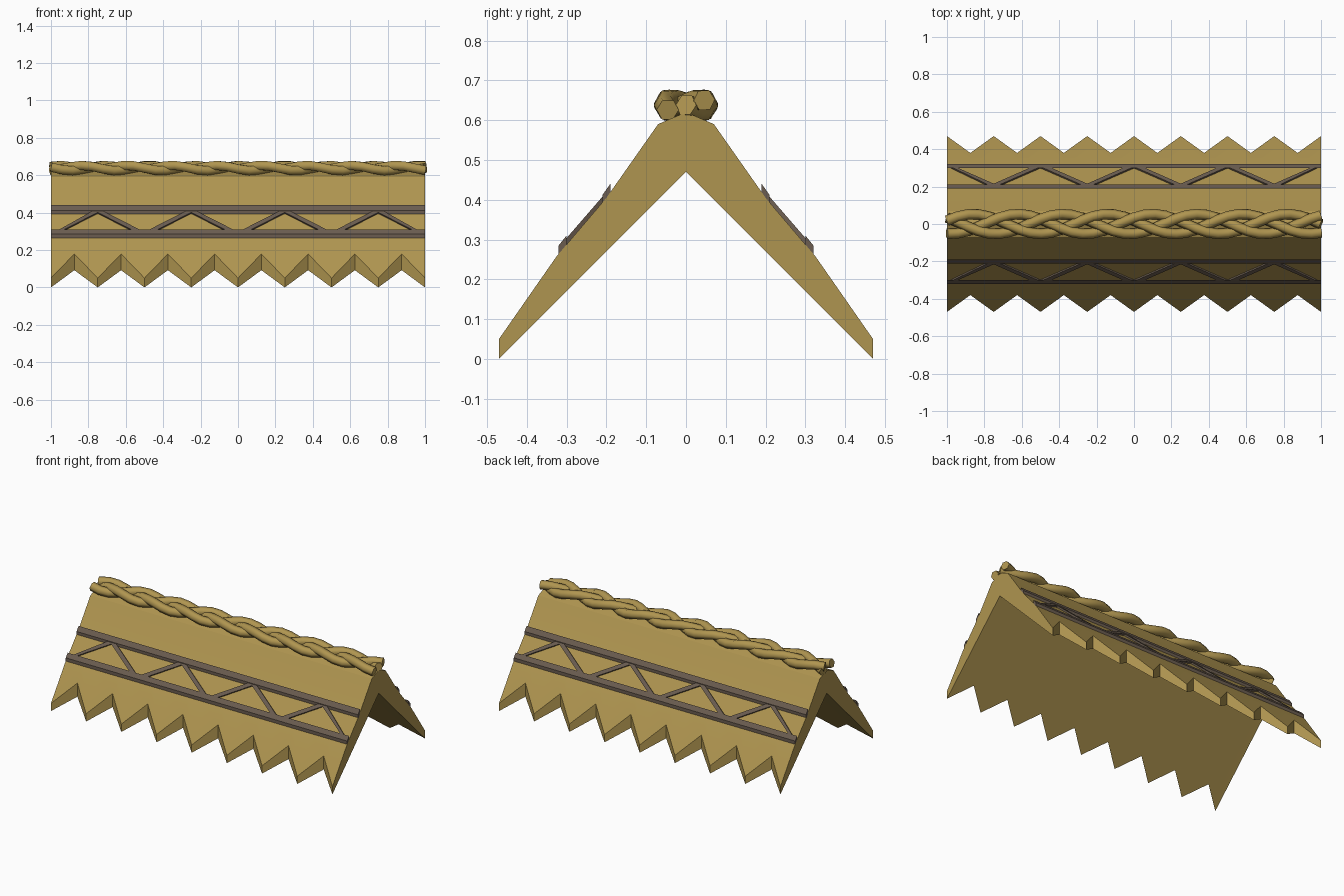
import bpy, bmesh, math
from mathutils import Vector

cube = bpy.data.objects.get("Cube")
if cube:
    bpy.data.objects.remove(cube)


def material(name, rgb):
    m = bpy.data.materials.new(name)
    m.use_nodes = True
    m.diffuse_color = (*rgb, 1)
    m.node_tree.nodes["Principled BSDF"].inputs["Base Color"].default_value = (*rgb, 1)
    return m


straw = material("straw", (0.43, 0.30, 0.08))
wood = material("weathered wood", (0.145, 0.108, 0.08))


def add_object(name, data, mat):
    ob = bpy.data.objects.new(name, data)
    bpy.context.collection.objects.link(ob)
    data.materials.append(mat)
    return ob


def skin(bm, rings):
    """Join closed cross-sections into a capped solid."""
    loops = [[bm.verts.new(p) for p in ring] for ring in rings]
    n = len(loops[0])
    for a, b in zip(loops, loops[1:]):
        for i in range(n):
            j = (i + 1) % n
            bm.faces.new((a[i], a[j], b[j], b[i]))
    bm.faces.new(loops[0][::-1])
    bm.faces.new(loops[-1])


def finish(bm, name, mat):
    bmesh.ops.recalc_face_normals(bm, faces=bm.faces[:])
    me = bpy.data.meshes.new(name)
    bm.to_mesh(me)
    bm.free()
    return add_object(name, me, mat)


def smooth(ob, degrees):
    bpy.ops.object.select_all(action="DESELECT")
    ob.select_set(True)
    bpy.context.view_layer.objects.active = ob
    bpy.ops.object.shade_smooth_by_angle(angle=math.radians(degrees))


# Thatched roof: gable section whose eaves alternate between tip and notch
TEETH = 8
slope = [(0.325, 0.258), (0.2, 0.405), (0.07, 0.59)]
rings = []
for i in range(2 * TEETH + 1):
    x = -1 + i / TEETH
    eave, outer, inner = (0.38, 0.179, 0.092) if i % 2 else (0.47, 0.05, 0.0)
    right = [(eave, inner), (eave, outer)] + slope
    section = right + [(0, 0.62)] + [(-y, z) for y, z in reversed(right)] + [(0, 0.47)]
    rings.append([(x, y, z) for y, z in section])
bm = bmesh.new()
skin(bm, rings)
smooth(finish(bm, "thatched_roof", straw), 30)

# Long rails and zigzag braces on both slopes
rails = {
    "upper_rail": [(0.19, 0.44), (0.21, 0.412), (0.21, 0.385), (0.19, 0.405)],
    "lower_rail": [(0.30, 0.31), (0.32, 0.285), (0.32, 0.262), (0.30, 0.28)],
}
for side, label in ((-1, "front"), (1, "back")):
    for part, section in rails.items():
        bm = bmesh.new()
        skin(bm, [[(x, side * y, z) for y, z in section] for x in (-1, 1)])
        finish(bm, f"{label}_{part}", wood)

    bm = bmesh.new()
    lift = Vector((0, side * 0.76, 0.65)) * 0.008
    half = Vector((0.022, 0, 0))
    for i in range(TEETH):
        ends = []
        for k in (i, i + 1):
            y, z = (0.2, 0.407) if k % 2 else (0.31, 0.28)
            p = Vector((-1 + k * 0.25, side * y, z))
            corners = [p - half - lift, p + half - lift, p + half + lift, p - half + lift]
            for c in corners:
                c.x = max(-1, min(1, c.x))
            ends.append(corners)
        skin(bm, ends)
    finish(bm, f"{label}_braces", wood)

# Three-strand braid along the ridge
PERIOD, STEPS = 0.72, 36
for s in range(3):
    cu = bpy.data.curves.new(f"ridge_braid_{s + 1}", "CURVE")
    cu.dimensions = "3D"
    cu.bevel_depth = 0.028
    cu.bevel_resolution = 1
    cu.use_fill_caps = True
    line = cu.splines.new("POLY")
    line.points.add(STEPS)
    for i, pt in enumerate(line.points):
        x = -1 + 2 * i / STEPS
        t = math.tau * ((1 - x) / PERIOD + s / 3)
        pt.co = (x, 0.053 * math.sin(t), 0.638 - 0.014 * math.sin(2 * t), 1)
    line.use_smooth = True
    add_object(cu.name, cu, straw)
